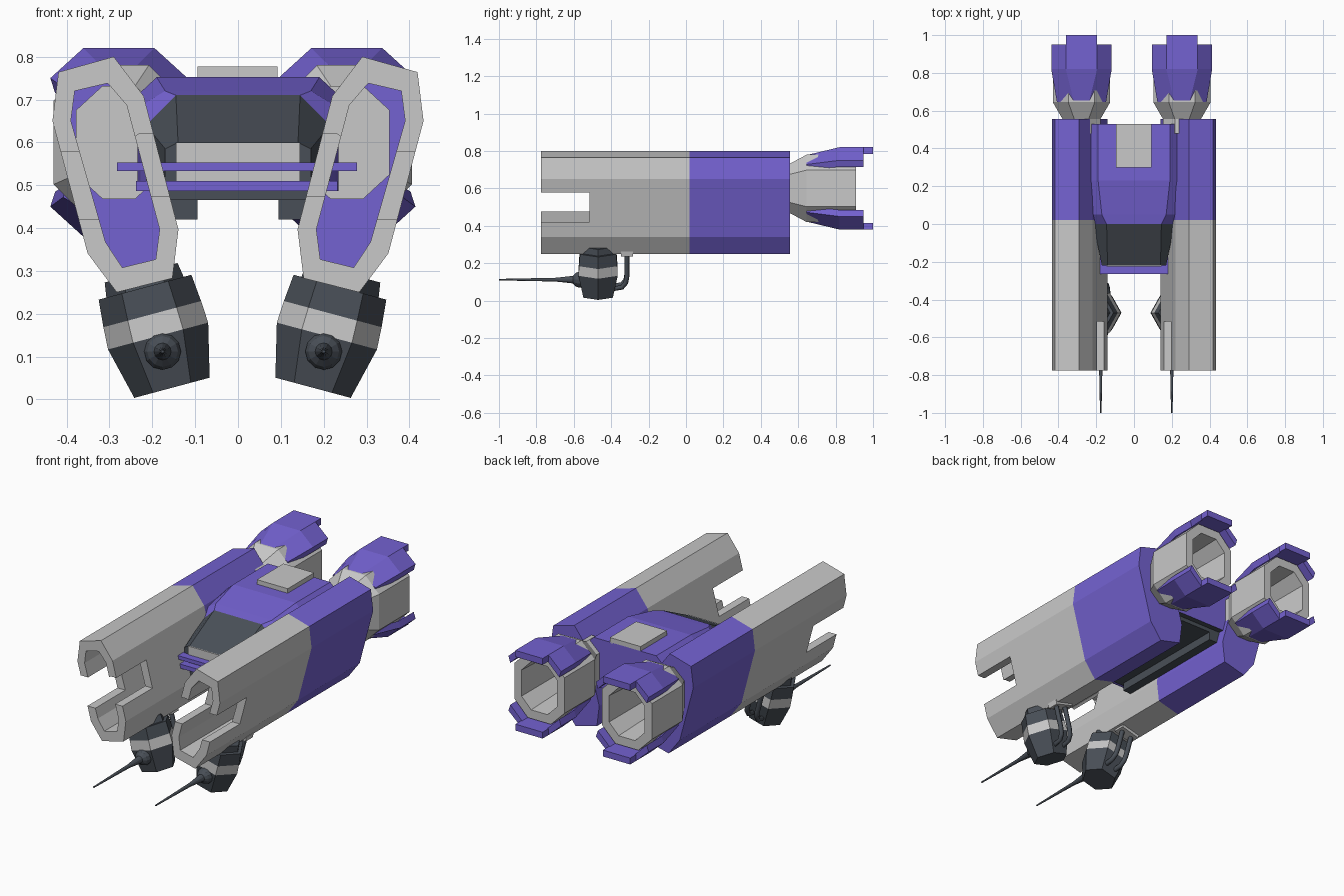
import bpy, bmesh, math
from mathutils import Vector

if "Cube" in bpy.data.objects:
    bpy.data.objects.remove(bpy.data.objects["Cube"])


def material(name, rgb):
    m = bpy.data.materials.new(name)
    m.diffuse_color = (*rgb, 1)
    m.use_nodes = True
    m.node_tree.nodes["Principled BSDF"].inputs["Base Color"].default_value = m.diffuse_color
    return m


GREY = material("light grey", (0.58, 0.58, 0.58))
PURPLE = material("purple", (0.175, 0.122, 0.64))
DARK = material("dark slate", (0.066, 0.078, 0.095))


def loft(name, rings, mats, rule=None):
    """Skin closed rings of points, cap both ends; rule(face centre) picks the material."""
    bm = bmesh.new()
    vs = [[bm.verts.new(p) for p in r] for r in rings]
    n = len(rings[0])
    for a, b in zip(vs, vs[1:]):
        for i in range(n):
            j = (i + 1) % n
            bm.faces.new((a[i], a[j], b[j], b[i]))
    bm.faces.new(vs[0])
    bm.faces.new(vs[-1])
    bmesh.ops.recalc_face_normals(bm, faces=bm.faces)
    me = bpy.data.meshes.new(name)
    bm.to_mesh(me)
    bm.free()
    ob = bpy.data.objects.new(name, me)
    bpy.context.collection.objects.link(ob)
    for m in mats:
        me.materials.append(m)
    if rule:
        paint(ob, rule)
    return ob


def paint(ob, rule):
    for f in ob.data.polygons:
        f.material_index = rule(f.center)


def at_y(profile, y, s=1):
    return [(x * s, y, z) for x, z in profile]


def box(name, x0, x1, y0, y1, z0, z1, mat):
    p = [(x0, z0), (x1, z0), (x1, z1), (x0, z1)]
    return loft(name, [at_y(p, y0), at_y(p, y1)], [mat])


# Side pods: hollow tilted octagon tubes with a notch through both walls
OUTER = [(.29, .80), (.419, .764), (.433, .65), (.351, .341),
         (.283, .25), (.153, .283), (.139, .397), (.22, .708)]
INNER = [(.304, .738), (.381, .72), (.39, .65), (.309, .367),
         (.27, .308), (.192, .327), (.183, .397), (.26, .687)]
NOTCH = [(.05, .475), (.22, .475), (.3, .42), (.5, .42),
         (.5, .577), (.3, .577), (.23, .62), (.05, .62)]


def pod(side, s):
    ob = loft(side + "_pod",
              [at_y(OUTER, y, s) for y in (.555, .02, -.775)]
              + [at_y(INNER, y, s) for y in (-.775, .02, .5)], [GREY, PURPLE])
    cutter = loft("notch_cutter", [at_y(NOTCH, -.9, s), at_y(NOTCH, -.515, s)], [GREY])
    cutter.hide_render = True
    mod = ob.modifiers.new("notch", 'BOOLEAN')
    mod.operation, mod.solver, mod.object = 'DIFFERENCE', 'EXACT', cutter
    bpy.context.view_layer.objects.active = ob
    bpy.ops.object.modifier_apply(modifier=mod.name)
    bpy.data.objects.remove(cutter)
    paint(ob, lambda c: int(c.y > .02))


# Engines: stretched octagon nozzles with armour fins above and below
def octagon(cx, y, w, h, t, e):
    return [(cx + x, y, .6 + z) for x, z in
            ((t, h), (w, e), (w, -e), (t, -h), (-t, -h), (-w, -e), (-w, e), (-t, h))]


def fin_ring(cx, y, up, w, t, h1, h2, k):
    half = [(-w, h1), (-t, h2), (t, h2), (w, h1)]
    inner = [(x * .93, z - k) for x, z in reversed(half)]
    return [(cx + x, y, .6 + up * z) for x, z in half + inner]


def engine(side, cx):
    loft(side + "_engine", [
        octagon(cx, .48, .1, .132, .038, .075),
        octagon(cx, .555, .1, .132, .038, .075),
        octagon(cx, .645, .152, .18, .07, .098),
        octagon(cx, .91, .152, .18, .07, .098),
        octagon(cx, .91, .108, .132, .05, .072),
        octagon(cx, .60, .095, .115, .042, .062)], [GREY])
    for place, up in (("upper", 1), ("lower", -1)):
        loft(f"{side}_{place}_engine_fin", [
            fin_ring(cx, .645, up, .13, .04, .128, .178, .03),
            fin_ring(cx, .82, up, .16, .083, .15, .22, .035),
            fin_ring(cx, .95, up, .16, .083, .15, .22, .035)], [PURPLE])
        z0, z1 = sorted((.6 + up * .185, .6 + up * .22))
        box(f"{side}_{place}_fin_tip", cx - .083, cx + .083, .94, 1.0, z0, z1, PURPLE)


# Guns: tilted hexagonal housings, needle barrels and bent feed pipes
TILT = math.radians(15)


def gun(side, s):
    top = Vector((.0105 + s * .2275, -.47, .262))
    down = Vector((-s * math.sin(TILT), 0, -math.cos(TILT)))
    across = Vector((math.cos(TILT), 0, -s * math.sin(TILT)))
    fore = Vector((0, 1, 0))

    def hexagon(u, r):
        return [top + down * u + across * (r * math.cos(i * math.pi / 3))
                + fore * (r * math.sin(i * math.pi / 3)) for i in range(6)]

    def section(name, rows, mat):
        loft(f"{side}_gun_{name}", [hexagon(u, r) for u, r in rows], [mat])

    section("neck", [(-.035, .088), (.01, .095)], DARK)
    section("top", [(0, .112), (.065, .118)], DARK)
    section("band", [(.065, .118), (.118, .121)], GREY)
    section("base", [(.118, .121), (.243, .091)], DARK)

    bx = .012 + s * .188
    rows = [(-.53, .043), (-.572, .043), (-.59, .036), (-.605, .02),
            (-.66, .014), (-.70, .010), (-1.0, .004)]
    loft(side + "_gun_barrel",
         [[(bx + r * math.cos(i * math.pi / 6), y, .112 + r * math.sin(i * math.pi / 6))
           for i in range(12)] for y, r in rows], [DARK])

    for k, off in enumerate((-.03, .03)):
        path = [(-.316, -.03), (-.316, .13), (-.322, .165), (-.342, .19), (-.40, .2)]
        cu = bpy.data.curves.new(f"{side}_feed_pipe_{k + 1}", 'CURVE')
        cu.dimensions, cu.bevel_depth, cu.bevel_resolution = '3D', .013, 1
        cu.use_fill_caps = True
        sp = cu.splines.new('POLY')
        sp.points.add(len(path) - 1)
        for pt, (y, u) in zip(sp.points, path):
            p = top + down * u + across * off
            pt.co = (p.x, y, p.z, 1)
        cu.materials.append(DARK)
        bpy.context.collection.objects.link(bpy.data.objects.new(cu.name, cu))

    # Grey flange where the pipes enter the pod
    corners = [(-.055, -.348), (.055, -.348), (.055, -.284), (-.055, -.284)]
    loft(side + "_pipe_flange",
         [[Vector((top.x, y, top.z)) + down * u + across * a for a, y in corners]
          for u in (-.015, .012)], [GREY])


for side, s in (("left", -1), ("right", 1)):
    pod(side, s)
    engine(side, s * .266 - .012)
    gun(side, s)


# Central hull: dark sloping canopy in front, purple roof behind
def hull_ring(y, xt, zt, xs, zs, zb=.487):
    return [(-xt, y, zt), (xt, y, zt), (xs, y, zs), (xs, y, zb), (-xs, y, zb), (-xs, y, zs)]


def hull_rule(c):
    if c.z < .49:
        return 2
    return 1 if c.y > .0 else 2


loft("hull", [
    hull_ring(-.22, .14, .60, .17, .585),
    hull_ring(0, .145, .71, .215, .64),
    hull_ring(.05, .17, .72, .228, .685),
    hull_ring(.23, .19, .752, .235, .71),
    hull_ring(.53, .19, .752, .235, .71)], [GREY, PURPLE, DARK], hull_rule)
box("nose_panel", -.145, .145, -.226, -.2, .487, .60, GREY)
box("roof_hatch", -.095, .092, .30, .53, .74, .777, GREY)

# Nose bars, belly slab and belly rails
box("upper_nose_bar", -.282, .278, -.265, -.1, .533, .553, PURPLE)
box("lower_nose_bar", -.238, .232, -.265, -.1, .487, .51, PURPLE)
box("belly_slab", -.2, .2, -.22, .5, .465, .49, DARK)
for side, s in (("left", -1), ("right", 1)):
    x0, x1 = sorted((s * .095, s * .18))
    box(side + "_belly_rail", x0, x1, -.2, .5, .42, .47, DARK)
